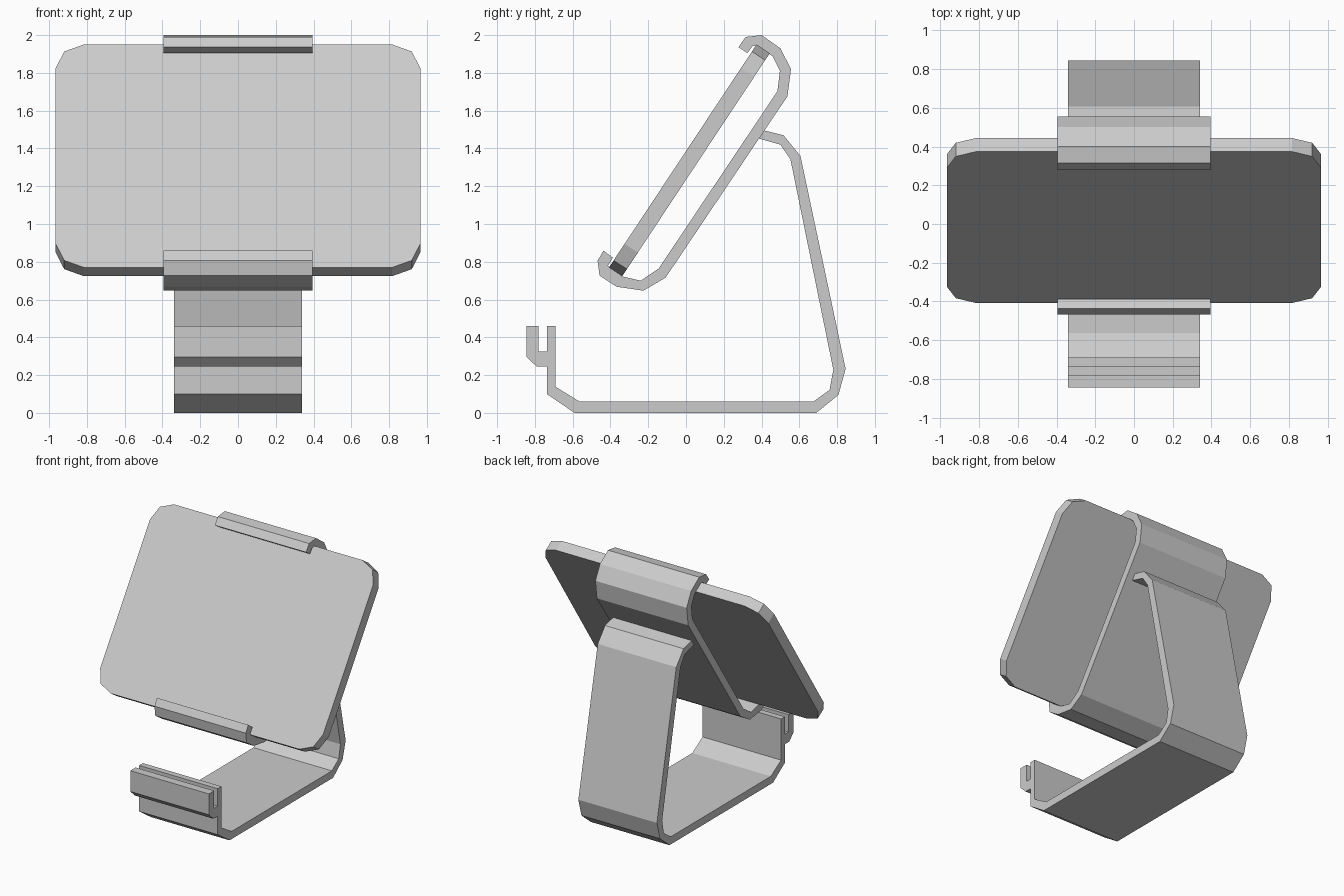
import bpy
import bmesh
import math
from mathutils import Matrix

cube = bpy.data.objects.get("Cube")
if cube:
    bpy.data.objects.remove(cube, do_unlink=True)

# One plain grey for everything
grey = bpy.data.materials.new("light grey")
grey.use_nodes = True
colour = (0.6, 0.6, 0.6, 1)
grey.diffuse_color = colour
grey.node_tree.nodes["Principled BSDF"].inputs["Base Color"].default_value = colour


def extrude_profile(name, points, depth, matrix):
    """Extrude a flat outline symmetrically along its normal, then place it."""
    bm = bmesh.new()
    face = bm.faces.new([bm.verts.new((a, b, -depth / 2)) for a, b in points])
    extruded = bmesh.ops.extrude_face_region(bm, geom=[face])["geom"]
    top = [v for v in extruded if isinstance(v, bmesh.types.BMVert)]
    bmesh.ops.translate(bm, verts=top, vec=(0, 0, depth))
    bmesh.ops.transform(bm, matrix=matrix, verts=bm.verts)
    bmesh.ops.recalc_face_normals(bm, faces=bm.faces)
    mesh = bpy.data.meshes.new(name)
    bm.to_mesh(mesh)
    bm.free()
    mesh.materials.append(grey)
    obj = bpy.data.objects.new(name, mesh)
    bpy.context.collection.objects.link(obj)
    return obj


# Side profiles are drawn as (y, z) and extruded along x
side = Matrix(((0, 0, 1, 0), (1, 0, 0, 0), (0, 1, 0, 0), (0, 0, 0, 1)))

# Bent strip: front cable hook, base, back leg and top lip
stand = [
    (-.845, .46), (-.845, .297), (-.79, .245), (-.737, .245), (-.737, .1),
    (-.59, 0), (.69, 0), (.807, .095), (.845, .233), (.606, 1.36),
    (.516, 1.47), (.41, 1.496), (.384, 1.453), (.5, 1.42), (.553, 1.342),
    (.78, .228), (.76, .122), (.675, .06), (-.563, .06), (-.69, .138),
    (-.69, .46), (-.737, .46), (-.737, .324), (-.78, .324), (-.78, .46),
]
extrude_profile("stand", stand, 0.68, side)

# Sloping cradle with a gripping lip at each end
cradle = [
    (.278, 1.936), (.315, 1.99), (.4, 2), (.5, 1.93), (.556, 1.82),
    (.537, 1.676), (-.108, .716), (-.225, .647), (-.368, .668),
    (-.458, .727), (-.468, .806), (-.437, .859), (-.387, .822),
    (-.413, .78), (-.336, .722), (-.24, .7), (-.145, .764), (.484, 1.703),
    (.497, 1.81), (.458, 1.889), (.37, 1.945), (.352, 1.942), (.325, 1.905),
]
extrude_profile("cradle", cradle, 0.79, side)

# Slab with two-step cut corners, leaning back in the cradle
half_w, half_l = 0.965, 0.708
corner = [(half_w, half_l - .15), (half_w - .045, half_l - .045), (half_w - .15, half_l)]
outline = []
for sx, sy in ((1, 1), (-1, 1), (-1, -1), (1, -1)):
    step = corner if sx * sy > 0 else corner[::-1]
    outline += [(sx * x, sy * y) for x, y in step]
lean = Matrix.Translation((0, .018, 1.337)) @ Matrix.Rotation(math.radians(56.5), 4, 'X')
extrude_profile("tablet", outline, 0.084, lean)
